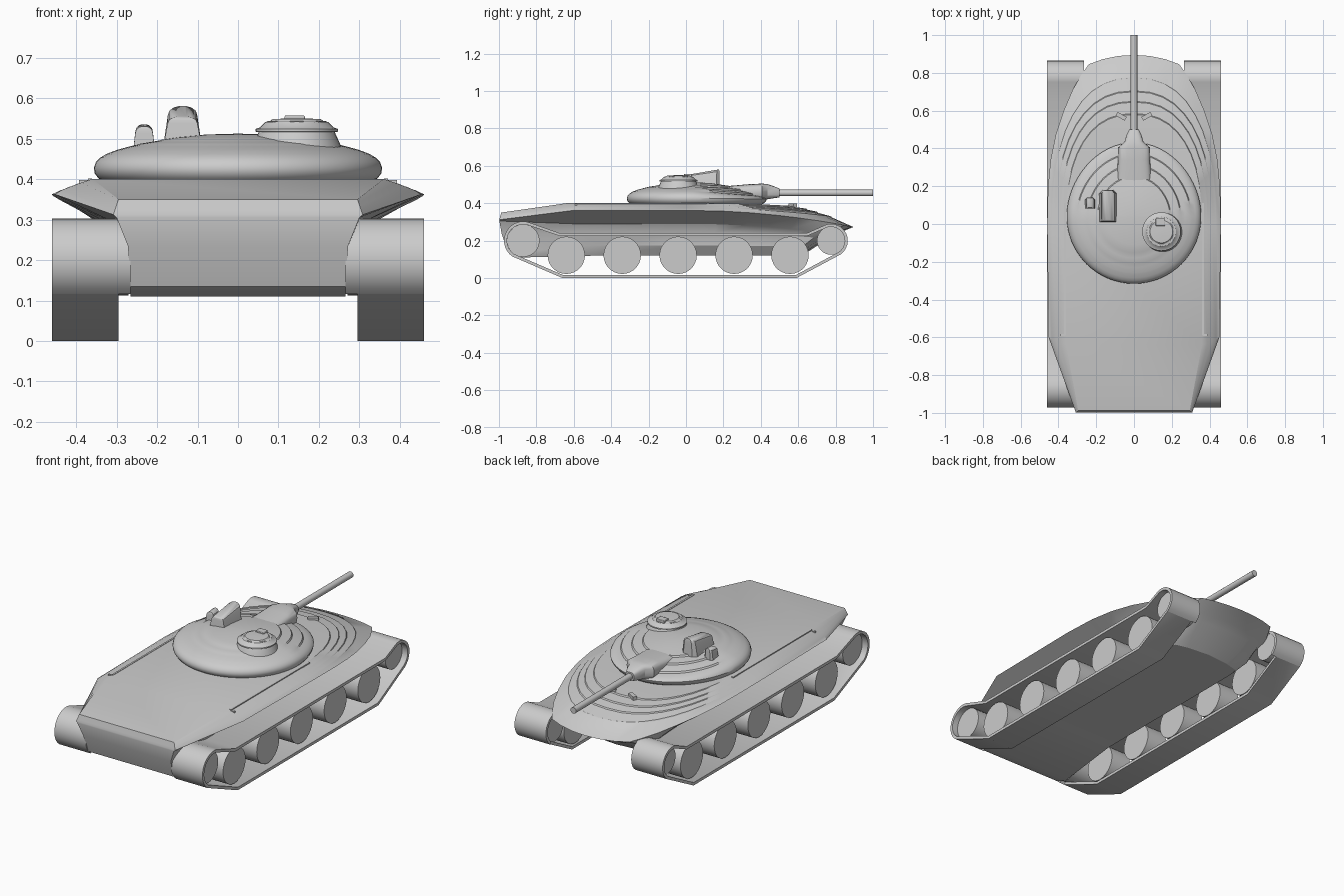
import bpy, bmesh, math
from mathutils import Vector

if "Cube" in bpy.data.objects:
    bpy.data.objects.remove(bpy.data.objects["Cube"])


def make(name, verts, faces):
    me = bpy.data.meshes.new(name)
    me.from_pydata(verts, [], faces)
    bm = bmesh.new()
    bm.from_mesh(me)
    bmesh.ops.remove_doubles(bm, verts=bm.verts, dist=1e-5)
    bmesh.ops.recalc_face_normals(bm, faces=bm.faces)
    bm.to_mesh(me)
    bm.free()
    ob = bpy.data.objects.new(name, me)
    bpy.context.collection.objects.link(ob)
    return ob


def loft(name, rings, strip_caps=False, closed=False):
    """Skin equal-length rings; strip_caps fills the ends with cross strips."""
    n, m = len(rings[0]), len(rings)
    verts = [p for r in rings for p in r]
    faces = []
    for k in range(m if closed else m - 1):
        a, b = k * n, (k + 1) % m * n
        faces += [(a + i, a + (i + 1) % n, b + (i + 1) % n, b + i) for i in range(n)]
    if not closed:
        for base in (0, (m - 1) * n):
            if strip_caps:
                for i in range(n // 2):
                    q = [base + i, base + i + 1, base + n - 2 - i, base + n - 1 - i]
                    faces.append(tuple(dict.fromkeys(q)))
            else:
                faces.append(tuple(range(base, base + n)))
    return make(name, verts, faces)


def lathe(name, profile, c, n=32):
    return loft(name, [[(c[0] + r * math.cos(2 * math.pi * i / n),
                         c[1] + r * math.sin(2 * math.pi * i / n), z)
                        for i in range(n)] for r, z in profile])


def cyl_x(name, x0, x1, y, z, r, n=28):
    return loft(name, [[(x, y + r * math.cos(2 * math.pi * i / n),
                         z + r * math.sin(2 * math.pi * i / n))
                        for i in range(n)] for x in (x0, x1)])


def box(name, c, s, rot=0, bevel=0):
    v = [(x * s[0] / 2, y * s[1] / 2, z * s[2] / 2)
         for z in (-1, 1) for x, y in ((-1, -1), (1, -1), (1, 1), (-1, 1))]
    ob = loft(name, [v[:4], v[4:]])
    ob.location, ob.rotation_euler.z = c, rot
    if bevel:
        b = ob.modifiers.new("bevel", 'BEVEL')
        b.width, b.segments = bevel, 2
    return ob


# Hull: stacked plan outlines, boxy below, pointed at the rim, rounded on the terraces
OVAL = [(1, 0), (.99, .22), (.96, .38), (.90, .53), (.81, .67), (.71, .79),
        (.61, .88), (.52, .945), (.36, .975), (.18, .994), (0, 1)]
BOXY = [(1, 0), (1, .2), (1, .4), (1, .55), (1, .7), (1, .8),
        (.99, .9), (.92, .95), (.6, .98), (.3, .99), (0, 1)]
ROUND = [(math.cos(i * math.pi / 20) ** .85 if i < 10 else 0,
          math.sin(i * math.pi / 20) ** .85) for i in range(11)]


def outline(shape, rear, knee, w, nose, zs, zn, step=0):
    half = [Vector(rear), Vector((*knee, zs))]
    for px, py in shape:
        z = zs + (zn - zs) * py ** 2 + step * min(1, py * 1.2)
        half.append(Vector((px * w, py * nose, z)))
    return half + [Vector((-p.x, p.y, p.z)) for p in reversed(half[:-1])]


hull = [
    outline(BOXY, (.265, -.88, .11), (.225, -.48), .225, .62, .12, .12),
    outline(BOXY, (.265, -.95, .135), (.265, -.5), .265, .69, .175, .165),
    outline(BOXY, (.272, -.985, .235), (.272, -.6), .272, .76, .245, .21),
    outline(BOXY, (.30, -.998, .305), (.30, -.6), .30, .80, .29, .235),
    outline(OVAL, (.308, -.998, .312), (.452, -.6), .46, .895, .362, .273),
]
for t, w, nose, zs, zn in ((.3, .435, .775, .373, .327), (.55, .412, .70, .382, .352),
                           (.8, .388, .645, .391, .368), (1, .36, .58, .40, .382)):
    rear = (.308 - .013 * t, -.998 + .01 * t, .312 + .038 * t)
    knee = (w, -.6 - .04 * t)
    hull.append(outline(ROUND, rear, knee, w + .002, nose + .005, zs, zn, -.003))
    hull.append(outline(ROUND, rear, knee, w, nose, zs, zn, .003))
loft("hull", hull, strip_caps=True)

for s in (-1, 1):
    box("deck_ridge", (s * .366, -.24, .397), (.01, .7, .01))
    box("deck_ridge_end", (s * .378, -.588, .393), (.03, .01, .01))
    box("driver_periscope", (s * .068, .57, .388), (.055, .022, .02), s * .5)


# Tracks and wheels; the belt is narrower on the ground than around the end wheels
WIDE, SLIM = .265, .295


def belt_path(t):
    pts = [(SLIM, -.66 + t * .2, t), (SLIM, .59 - t * .2, t)]
    for i in range(13):
        a = math.radians(-55 + i * 160 / 12)
        p = (.775 + (.09 - t) * math.cos(a), .2 + (.09 - t) * math.sin(a))
        pts += [(SLIM, *p), (WIDE, *p)] if i == 0 else [(WIDE, *p)]
    pts += [(WIDE, .65, .242 - t), (WIDE, -.68, .242 - t)]
    for i in range(15):
        a = math.radians(65 + i * 170 / 14)
        p = (-.87 + (.103 - t) * math.cos(a), .2 + (.103 - t) * math.sin(a))
        pts += [(WIDE, *p), (SLIM, *p)] if i == 14 else [(WIDE, *p)]
    return pts


outer, inner = belt_path(0), belt_path(.016)
for s, side in ((-1, "left"), (1, "right")):
    ring = lambda path, x=None: [(s * (x or xi), y, z) for xi, y, z in path]
    loft(side + "_track", [ring(outer, .46), ring(outer), ring(inner), ring(inner, .46)], closed=True)
    for k in range(5):
        cyl_x(side + "_road_wheel", s * .30, s * .425, -.64 + k * .299, .122, .1)
    cyl_x(side + "_drive_wheel", s * .27, s * .425, -.87, .2, .087)
    cyl_x(side + "_idler_wheel", s * .27, s * .425, .775, .2, .075)

# Turret dome with stepped ridges that fade in over the gun half
prof = [(.32, .385, 0), (.345, .402, 0), (.354, .414, 0), (.356, .428, 0), (.351, .442, 0),
        (.340, .453, 0), (.325, .462, 0), (.304, .470, -1), (.299, .472, 1), (.27, .480, 0),
        (.249, .485, -1), (.244, .487, 1), (.22, .491, 0), (.195, .495, -1), (.190, .497, 1),
        (.15, .503, 0), (.08, .510, 0), (.01, .512, 0)]
rings = []
for r, z, k in prof:
    ring = []
    for i in range(64):
        a = 2 * math.pi * i / 64
        front = max(0, math.sin(a))
        drop = .035 * front * (r / .355) ** 2 * min(1, max(0, (z - .42) / .05))
        ring.append((r * math.cos(a), .04 + r * math.sin(a) * (1 + .1 * front),
                     z + k * .003 * min(1, front * 3) - drop))
    rings.append(ring)
loft("turret", rings)

# Mantlet and gun
sections = [(.20, .095, .455, .035), (.34, .085, .457, .045), (.405, .085, .462, .043),
            (.435, .05, .462, .041), (.47, .04, .459, .032), (.50, .026, .455, .024)]
loft("mantlet", [[(hw * math.copysign(abs(math.cos(a)) ** .6, math.cos(a)), y,
                   zc + hz * math.copysign(abs(math.sin(a)) ** .6, math.sin(a)))
                  for a in [2 * math.pi * i / 24 for i in range(24)]]
                 for y, hw, zc, hz in sections])
loft("gun_barrel", [[(.0175 * math.cos(math.pi * i / 10), y, .455 + .0175 * math.sin(math.pi * i / 10))
                     for i in range(20)] for y in (.45, 1.0)])

# Commander's cupola with vision blocks and hatch
C = (.145, -.04)
lathe("cupola", [(.115, .46), (.108, .485), (.094, .516), (.102, .517), (.102, .524), (.092, .527),
                 (.078, .541), (.066, .543), (.06, .548), (.02, .550)], C)
for k in range(6):
    a = math.pi * (k + .5) / 3
    box("cupola_vision_block", (C[0] + .068 * math.cos(a), C[1] + .068 * math.sin(a), .536),
        (.012, .034, .014), a)
box("cupola_hatch_block", (.14, .01, .547), (.05, .04, .02), 0, .003)


# Roof sights: tapered hoods with rounded tops
def hood(name, x, hw, y0, y1, z0, z1, slope):
    rows = [(1, 0), (.78, .75), (.7, .88), (.45, .97), (.2, 1)]
    rings = []
    for w, h in rows:
        inset = hw * (1 - w) * .35
        f, b = y1 - inset * .3, y0 + inset
        top = z0 + (z1 - z0) * h
        c = hw * w * .4
        rings.append([(x - hw * w, b, top - slope * h), (x + hw * w, b, top - slope * h),
                      (x + hw * w, f - c, top), (x + hw * w - c, f, top),
                      (x - hw * w + c, f, top), (x - hw * w, f - c, top)])
    loft(name, rings)


hood("main_sight", -.137, .047, .01, .18, .485, .58, .025)
hood("small_sight", -.232, .028, .08, .14, .46, .535, .005)

# Smooth shading with crisp edges
for ob in bpy.data.objects:
    ob.select_set(True)
    bpy.context.view_layer.objects.active = ob
bpy.ops.object.shade_smooth_by_angle(angle=math.radians(30))
